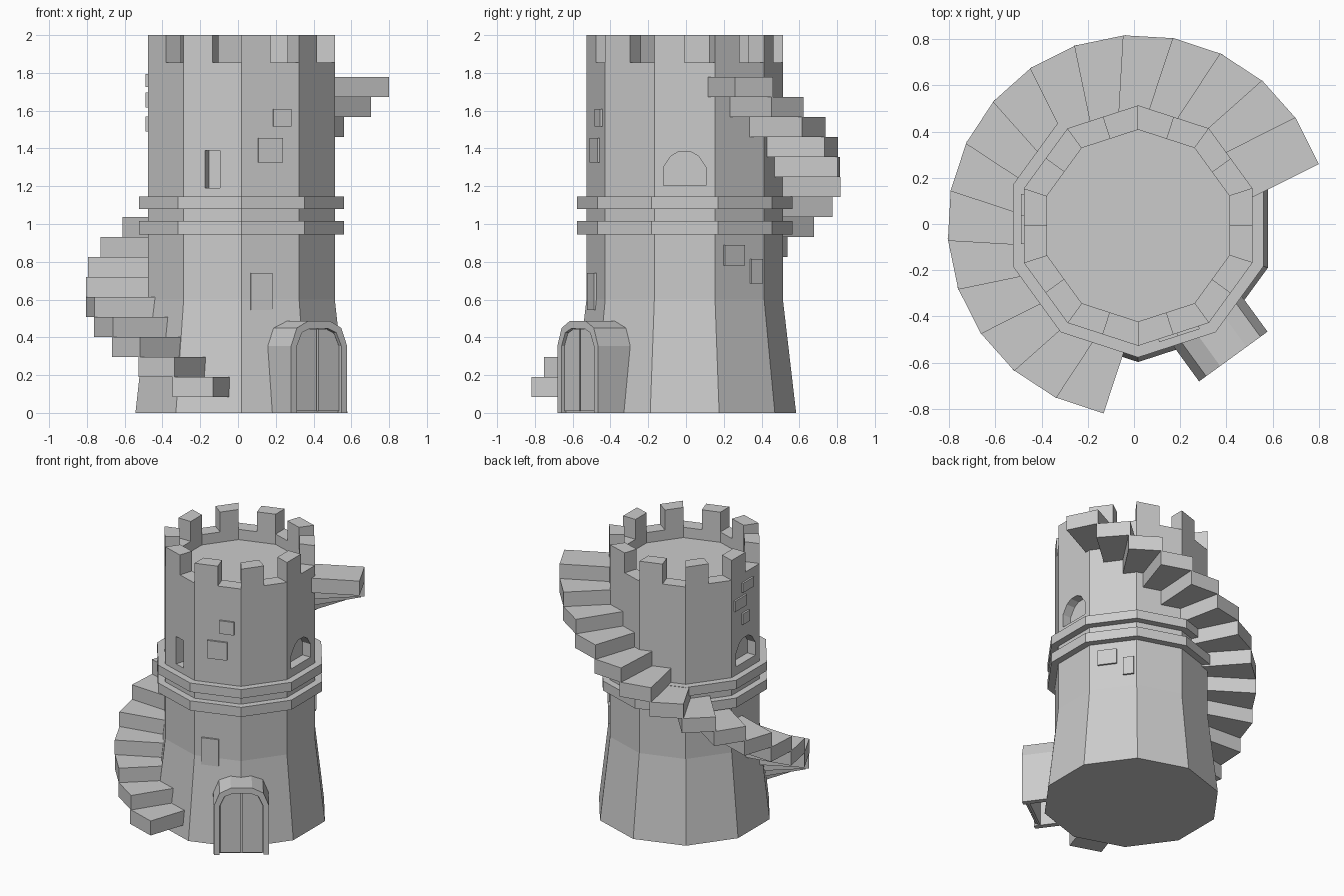
import bpy, bmesh
from math import sin, cos, radians, pi

if "Cube" in bpy.data.objects:
    bpy.data.objects.remove(bpy.data.objects["Cube"])

CX, CY = 0.018, -0.007          # tower axis
R = 0.52                        # shaft radius (ten sides)
AP = R * cos(pi / 10)           # distance from axis to a shaft face


def make(name, verts, faces):
    bm = bmesh.new()
    vs = [bm.verts.new(v) for v in verts]
    for f in faces:
        bm.faces.new([vs[i] for i in f])
    bmesh.ops.recalc_face_normals(bm, faces=bm.faces)
    me = bpy.data.meshes.new(name)
    bm.to_mesh(me)
    bm.free()
    ob = bpy.data.objects.new(name, me)
    bpy.context.collection.objects.link(ob)
    return ob


def loft(name, loops):
    """Join equal-length point loops and cap both ends."""
    n = len(loops[0])
    faces = [tuple(range(n)), tuple(range((len(loops) - 1) * n, len(loops) * n))]
    for k in range(len(loops) - 1):
        for i in range(n):
            j = (i + 1) % n
            faces.append((k * n + i, k * n + j, (k + 1) * n + j, (k + 1) * n + i))
    return make(name, [p for l in loops for p in l], faces)


def ring(r, z):
    a = [radians(18 + 36 * i) for i in range(10)]
    return [(CX + r * cos(t), CY + r * sin(t), z) for t in a]


def prism(name, angle, profile, d0, d1):
    """Profile (sideways, z) facing the given direction, from distance d0 to d1."""
    c, s = cos(radians(angle)), sin(radians(angle))
    return loft(name, [[(CX + d * c - u * s, CY + d * s + u * c, z)
                        for u, z in profile] for d in (d0, d1)])


def rect(u0, u1, z0, z1):
    return [(u0, z0), (u1, z0), (u1, z1), (u0, z1)]


def arch(half):
    """Mirror the right half of an arch, listed bottom to top."""
    return half + [(-u, z) for u, z in reversed(half)]


# tower body with flared foot and sunken roof floor
tower = loft("tower_body", [ring(0.59, 0), ring(R, 0.6), ring(R, 1.855),
                            ring(0.415, 1.855), ring(0.415, 1.78)])

# recessed windows
window = arch([(0.112, 1.205), (0.112, 1.30), (0.072, 1.36), (0.03, 1.384)])
for angle, prof in ((0, window), (180, window), (252, rect(-0.042, 0.042, 1.19, 1.39))):
    cutter = prism("window_cutter", angle, prof, AP - 0.065, AP + 0.1)
    cutter.hide_render = True
    mod = tower.modifiers.new("window", 'BOOLEAN')
    mod.operation, mod.solver, mod.object = 'DIFFERENCE', 'EXACT', cutter
    bpy.context.view_layer.objects.active = tower
    bpy.ops.object.modifier_apply(modifier=mod.name)
    bpy.data.objects.remove(cutter)

# two bands around the middle
for i, (z0, z1) in enumerate(((0.945, 1.015), (1.08, 1.145))):
    loft(f"band_{i + 1}", [ring(0.57, z0), ring(0.57, z1)])

# battlements: each covers the first half of a face
for k in range(10):
    a, m = radians(36 * k - 18), radians(36 * k)
    plan = []
    for r, t in ((0.415, a), (R, a), (AP, m), (0.415 * cos(pi / 10), m)):
        plan.append((CX + r * cos(t), CY + r * sin(t)))
    loft(f"battlement_{k + 1}", [[(x, y, z) for x, y in plan] for z in (1.855, 2.0)])

# spiral stairs
for i in range(16):
    z = 0.085 + 0.1058 * i
    prism(f"step_{i + 1}", 251.7 - 15 * i, rect(-0.113, 0.113, z, z + 0.1058), 0.44, 0.818)

# door frame and two door leaves
outer = arch([(0.183, 0), (0.183, 0.355), (0.145, 0.45), (0.07, 0.487)])
inner = arch([(0.145, 0), (0.145, 0.355), (0.112, 0.425), (0.058, 0.447)])
prism("door_frame", 306, outer + inner[::-1], 0.48, 0.70)
for side, s in (("right", 1), ("left", -1)):
    leaf = [(0.006, 0.01), (0.14, 0.01), (0.14, 0.355), (0.108, 0.422),
            (0.056, 0.445), (0.006, 0.445)]
    prism(f"door_leaf_{side}", 306, [(s * u, z) for u, z in leaf], 0.66, 0.685)
prism("door_backing", 306, inner, 0.655, 0.67)

# raised wall bricks: face direction, sideways range, height range
bricks = [(288, -0.069, 0.067, 1.325, 1.455), (288, 0.015, 0.115, 1.515, 1.61),
          (288, -0.111, 0.009, 0.545, 0.74), (36, -0.104, 0.026, 0.78, 0.89),
          (36, 0.069, 0.143, 0.685, 0.815), (180, -0.137, -0.003, 1.618, 1.696),
          (180, -0.047, 0.08, 1.724, 1.793), (180, -0.047, 0.03, 1.49, 1.57)]
for i, (a, u0, u1, z0, z1) in enumerate(bricks):
    prism(f"brick_{i + 1}", a, rect(u0, u1, z0, z1), AP - 0.03, AP + 0.013)
